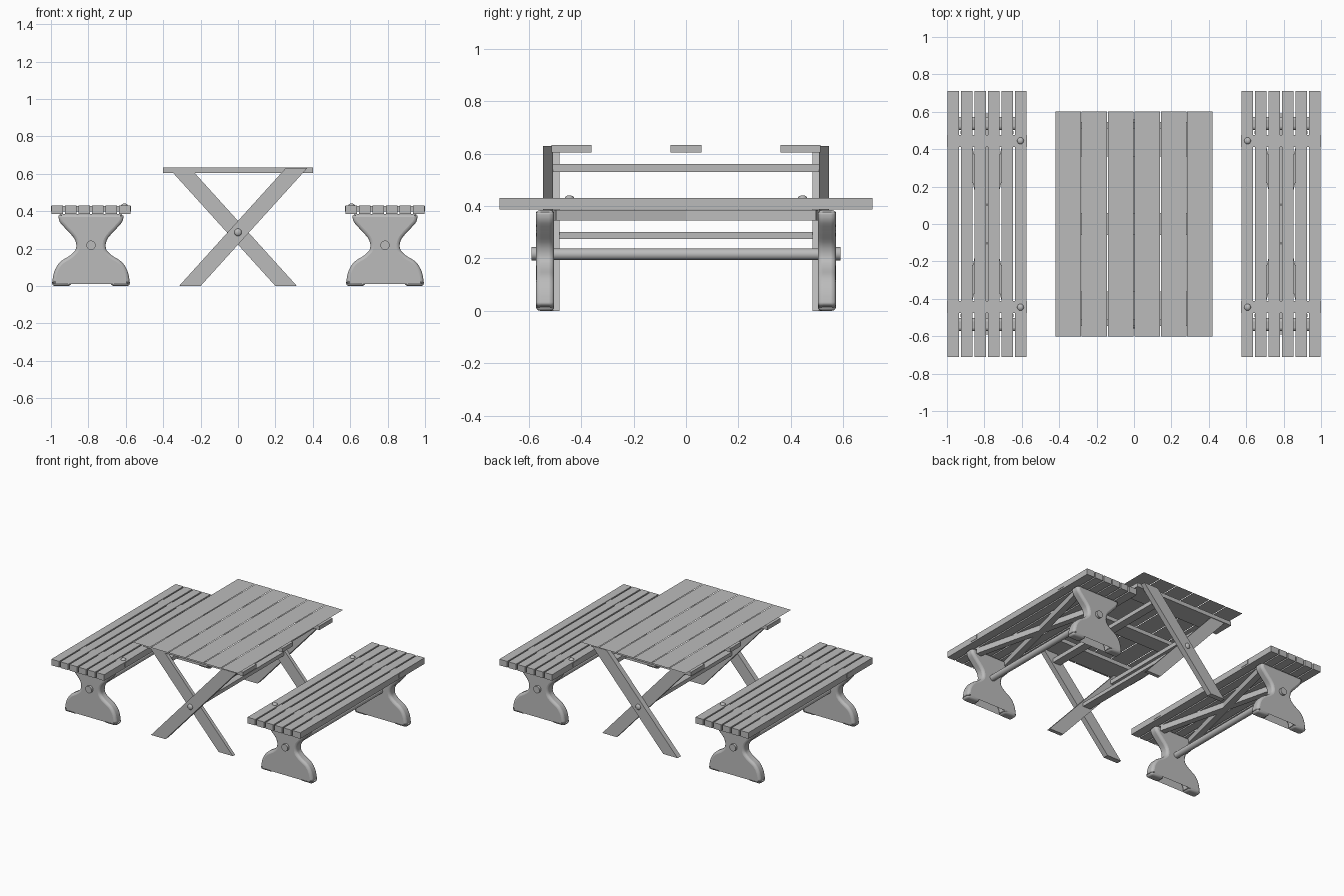
import bpy, bmesh, math
from mathutils import Vector

cube = bpy.data.objects.get("Cube")
if cube:
    bpy.data.objects.remove(cube)

grey = bpy.data.materials.new("plain grey")
grey.use_nodes = True
grey.diffuse_color = (0.5, 0.5, 0.5, 1)
grey.node_tree.nodes["Principled BSDF"].inputs["Base Color"].default_value = (0.5, 0.5, 0.5, 1)


def finish(bm, name):
    bmesh.ops.recalc_face_normals(bm, faces=bm.faces)
    mesh = bpy.data.meshes.new(name)
    bm.to_mesh(mesh)
    bm.free()
    mesh.materials.append(grey)
    ob = bpy.data.objects.new(name, mesh)
    bpy.context.collection.objects.link(ob)
    return ob


def smooth(ob):
    bpy.ops.object.select_all(action='DESELECT')
    ob.select_set(True)
    bpy.context.view_layer.objects.active = ob
    bpy.ops.object.shade_smooth_by_angle(angle=math.radians(40))


def box(name, x, y, z, turn=0):
    """Box from (min, max) ranges, optionally turned about z."""
    bm = bmesh.new()
    bmesh.ops.create_cube(bm, size=1)
    for v in bm.verts:
        v.co = Vector([c * (r[1] - r[0]) for c, r in zip(v.co, (x, y, z))])
    ob = finish(bm, name)
    ob.location = [sum(r) / 2 for r in (x, y, z)]
    ob.rotation_euler.z = turn
    return ob


def prism(name, outline, y0, y1):
    """Extrude an x-z outline along y."""
    bm = bmesh.new()
    face = bm.faces.new([bm.verts.new((x, y0, z)) for x, z in outline])
    ext = bmesh.ops.extrude_face_region(bm, geom=[face])
    for v in ext["geom"]:
        if isinstance(v, bmesh.types.BMVert):
            v.co.y = y1
    return finish(bm, name)


def rod(name, x, z, y0, y1, radius):
    bm = bmesh.new()
    bmesh.ops.create_cone(bm, cap_ends=True, segments=20, radius1=radius,
                          radius2=radius, depth=y1 - y0)
    ob = finish(bm, name)
    ob.location = (x, (y0 + y1) / 2, z)
    ob.rotation_euler.x = math.pi / 2
    smooth(ob)


def dome(name, centre, scale):
    bm = bmesh.new()
    bmesh.ops.create_uvsphere(bm, u_segments=16, v_segments=8, radius=1)
    for v in bm.verts:
        v.co = Vector([a * b for a, b in zip(v.co, scale)])
    ob = finish(bm, name)
    ob.location = centre
    smooth(ob)


def curve(points, steps=4):
    """Smooth path through the points."""
    p = [points[0]] + points + [points[-1]]
    out = []
    for a, b, c, d in zip(p, p[1:], p[2:], p[3:]):
        for i in range(steps):
            t = i / steps
            out.append(tuple(0.5 * (2 * bb + (cc - aa) * t + (2 * aa - 5 * bb + 4 * cc - dd) * t * t
                                    + (3 * bb - aa - 3 * cc + dd) * t ** 3)
                             for aa, bb, cc, dd in zip(a, b, c, d)))
    return out + [points[-1]]


# Table top: six thin boards
for i in range(6):
    x = (i - 2.5) * 0.141
    bm = bmesh.new()
    bm.faces.new([bm.verts.new((x + sx * 0.068, sy * 0.602, 0.664))
                  for sx, sy in ((-1, -1), (1, -1), (1, 1), (-1, 1))])
    finish(bm, f"table_board_{i + 1}")

# Cross battens under the boards
for i, y in enumerate((-0.437, 0, 0.437)):
    h = 0.076 if y else 0.06
    box(f"table_batten_{i + 1}", (-0.4, 0.4), (y - h, y + h), (0.604, 0.633))

# Crossed table legs, outer pair and inner pair
leg = [(-0.315, 0), (-0.2, 0), (0.37, 0.63), (0.255, 0.63)]
for s, end in ((-1, "front"), (1, "back")):
    prism(f"table_outer_leg_{end}", leg, s * 0.508, s * 0.546)
    prism(f"table_inner_leg_{end}", [(-x, z) for x, z in leg], s * 0.482, s * 0.508)
    dome(f"table_bolt_{end}", (0, s * 0.546, 0.287), (0.02, 0.012, 0.02))

# Table rails
box("table_centre_rail", (-0.03, 0.03), (-0.483, 0.483), (0.274, 0.301))
box("table_left_rail", (0.205, 0.265), (-0.508, 0.508), (0.53, 0.56))
box("table_right_rail", (-0.265, -0.205), (-0.483, 0.483), (0.53, 0.56))

# Bench leg outline, half of it mirrored
outer = curve([(0.174, 0.385), (0.168, 0.345), (0.13, 0.3), (0.087, 0.25), (0.08, 0.2),
               (0.11, 0.165), (0.165, 0.128), (0.197, 0.075), (0.21, 0)])
inner = curve([(0.107, 0), (0.098, 0.045), (0.065, 0.073), (0, 0.082)])
half = outer + inner
outline = half + [(-x, z) for x, z in reversed(half[:-1])]

for s, side in ((1, "left"), (-1, "right")):
    cx = s * 0.786
    # Seat slats
    for i in range(6):
        x = cx + (i - 2.5) * 0.0722
        box(f"{side}_bench_slat_{i + 1}", (x - 0.031, x + 0.031), (-0.712, 0.712), (0.386, 0.43))
    # Crossed braces under the seat
    for t in (-1, 1):
        box(f"{side}_bench_brace_{'a' if t < 0 else 'b'}", (cx - 0.022, cx + 0.022),
            (-0.515, 0.515), (0.345, 0.385), t * 0.24)
    # Tie rod with end caps
    rod(f"{side}_bench_rod", cx, 0.216, -0.575, 0.575, 0.022)
    for e, end in ((-1, "front"), (1, "back")):
        ob = prism(f"{side}_bench_leg_{end}", [(cx + x, z) for x, z in outline], e * 0.503, e * 0.572)
        bev = ob.modifiers.new("rounding", 'BEVEL')
        bev.width = 0.017
        bev.segments = 3
        bev.limit_method = 'ANGLE'
        bev.angle_limit = math.radians(60)
        bev.use_clamp_overlap = False
        smooth(ob)
        lo, hi = sorted((e * 0.57, e * 0.59))
        rod(f"{side}_bench_rod_cap_{end}", cx, 0.218, lo, hi, 0.025)
        # Cross batten let into the seat and its bolt
        y = e * 0.445
        box(f"{side}_bench_batten_{end}", (cx - 0.214, cx + 0.214), (y - 0.032, y + 0.032), (0.397, 0.427))
        dome(f"{side}_bench_bolt_{end}", (s * 0.607, y, 0.43), (0.018, 0.018, 0.011))
